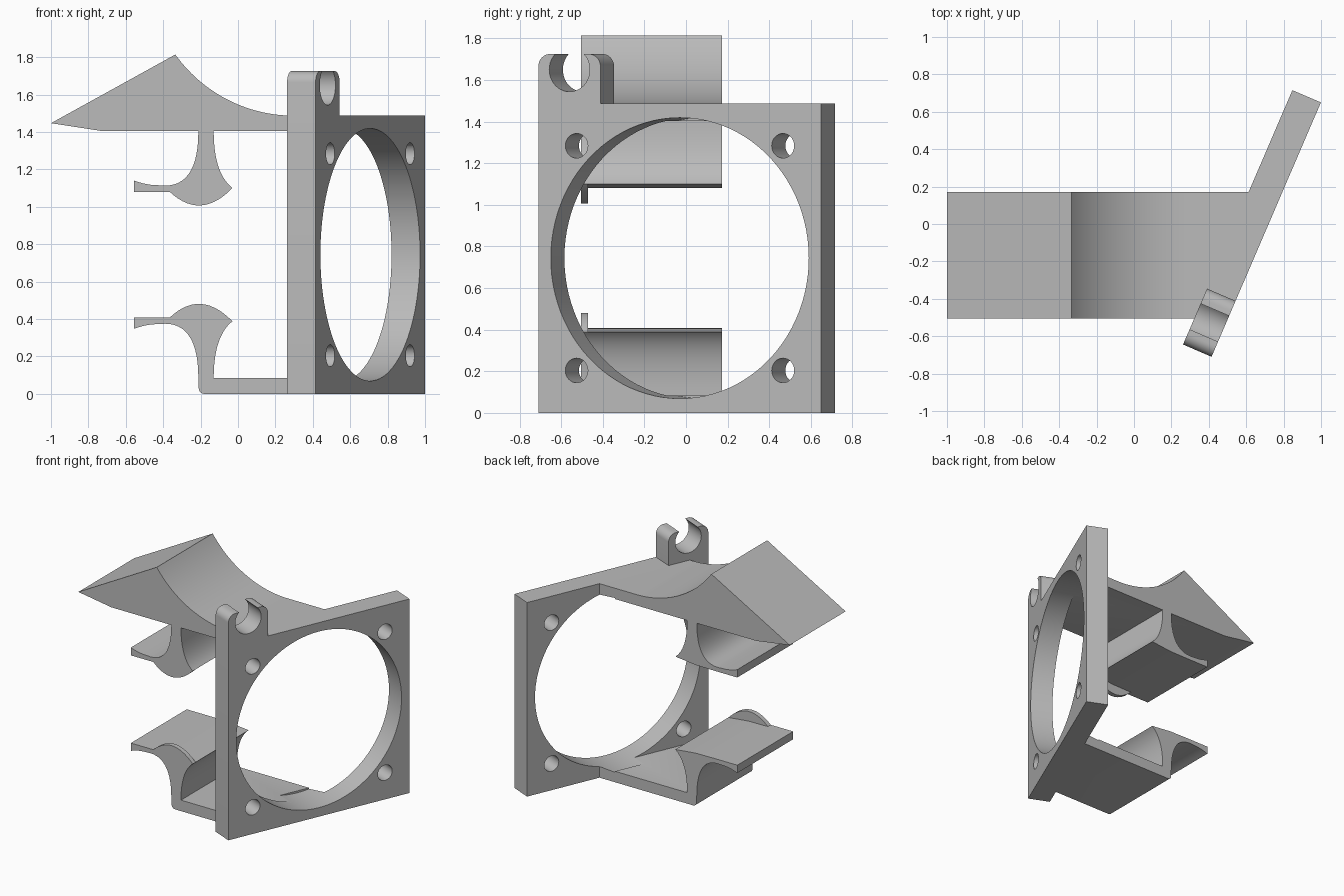
import bpy, bmesh, math
from mathutils import Vector

cube = bpy.data.objects.get("Cube")
if cube:
    bpy.data.objects.remove(cube, do_unlink=True)

grey = bpy.data.materials.new("plain grey")
grey.use_nodes = True
grey.diffuse_color = (0.5, 0.5, 0.5, 1)
grey.node_tree.nodes["Principled BSDF"].inputs["Base Color"].default_value = (0.5, 0.5, 0.5, 1)

ANGLE = math.radians(66.74)         # direction of the slanted plate
ORIGIN = Vector((0.707, -0.03, 0))  # middle of its outer face
MID = 0.744                         # height of the bore and mirror plane
THICK = 0.166
FRONT, BACK = -0.505, 0.172         # depth of the arms


def prism(name, outline, y0, y1, slanted=False):
    """Extrude an x-z outline along y, optionally in the frame of the plate."""
    bm = bmesh.new()
    face = bm.faces.new([bm.verts.new((x, y0, z)) for x, z in outline])
    extruded = bmesh.ops.extrude_face_region(bm, geom=[face])["geom"]
    for v in extruded:
        if isinstance(v, bmesh.types.BMVert):
            v.co.y = y1
    bmesh.ops.recalc_face_normals(bm, faces=bm.faces)
    mesh = bpy.data.meshes.new(name)
    bm.to_mesh(mesh)
    bm.free()
    mesh.materials.append(grey)
    ob = bpy.data.objects.new(name, mesh)
    bpy.context.collection.objects.link(ob)
    if slanted:
        ob.location = ORIGIN
        ob.rotation_euler.z = ANGLE
    return ob


def bezier(a, b, c, steps=14):
    """Points of a quadratic curve from a to c, without the last one."""
    a, b, c = Vector(a), Vector(b), Vector(c)
    ts = [i / steps for i in range(steps)]
    return [tuple(a * (1 - t) ** 2 + b * 2 * t * (1 - t) + c * t * t) for t in ts]


def arc(cx, cz, r, start, end, steps):
    angles = [math.radians(start + (end - start) * i / steps) for i in range(steps + 1)]
    return [(cx + r * math.cos(t), cz + r * math.sin(t)) for t in angles]


def cut(ob, cutter):
    mod = ob.modifiers.new("cut", "BOOLEAN")
    mod.operation = "DIFFERENCE"
    mod.solver = "EXACT"
    mod.object = cutter
    bpy.context.view_layer.update()
    bpy.context.view_layer.objects.active = ob
    bpy.ops.object.modifier_apply(modifier=mod.name)


def hole_cutter(u, z, r, depth, sides):
    ob = prism("hole_cutter", arc(u, z, r, 0, 360, sides)[:-1], -0.1, depth, True)
    ob.hide_render = True
    return ob


def meet_plate(ob):
    """Slide the right end of an arm onto the slanted plate."""
    inner = ORIGIN + THICK * Vector((-math.sin(ANGLE), math.cos(ANGLE), 0))
    for v in ob.data.vertices:
        if v.co.x > 0.55:
            v.co.x = inner.x + (v.co.y - inner.y) / math.tan(ANGLE) + 0.015


# Slanted square plate with the clip block on its corner
H, TOP, R = 0.74, 1.725, 0.06
outline = [(-H, 0), (H, 0), (H, 1.487), (-0.415, 1.487)]
outline += arc(-0.415 - R, TOP - R, R, 0, 90, 8) + arc(-H + R, TOP - R, R, 90, 180, 8)
plate = prism("mounting_plate", outline, 0, THICK, True)

# Roof wedge with a hollow upper slope
radius = 0.78
slope = arc(0.3, 1.487 + radius, radius, 215.5, 270, 28)
roof_outline = [(-1, 1.447), (-0.72, 1.404), (0.6, 1.404), (0.6, 1.487)]
roof = prism("roof_wedge", roof_outline + slope[::-1], FRONT, BACK)
meet_plate(roof)

# Floor arm with a rounded corner
floor_outline = arc(-0.18, 0.03, 0.03, 180, 270, 6) + [(0.6, 0), (0.6, 0.084), (-0.21, 0.084)]
floor = prism("floor_arm", floor_outline, FRONT, BACK)
meet_plate(floor)

# Facing holder jaws, each with an end stop
jaw = bezier((-0.212, 1.404), (-0.212, 1.09), (-0.42, 1.115))
jaw += bezier((-0.42, 1.115), (-0.49, 1.115), (-0.555, 1.14), 6)
jaw += [(-0.555, 1.14), (-0.555, 1.08), (-0.365, 1.08), (-0.2, 1.082)]
jaw += bezier((-0.03, 1.1), (-0.13, 1.18), (-0.13, 1.404)) + [(-0.13, 1.404)]
stop = bezier((-0.365, 1.08), (-0.2, 0.925), (-0.03, 1.1)) + [(-0.03, 1.1), (-0.2, 1.082)]
jaws = []
for side, sign in (("upper", 1), ("lower", -1)):
    for part, shape, end in (("jaw", jaw, BACK), ("end_stop", stop, -0.47)):
        points = [(x, MID + sign * (z - MID)) for x, z in shape]
        jaws.append(prism(f"{side}_{part}", points, FRONT, end))

# Large bore, screw holes and open clip socket
cutters = [hole_cutter(0, MID, 0.675, THICK + 0.12, 96)]
for u in (-0.54, 0.54):
    for dz in (-0.54, 0.54):
        cutters.append(hole_cutter(u, MID + dz, 0.059, THICK + 0.1, 32))
cutters.append(hole_cutter(-0.577, 1.65, 0.106, THICK + 0.1, 40))
for cutter in cutters:
    cut(plate, cutter)
for arm in (roof, floor):
    cut(arm, cutters[0])
for cutter in cutters:
    bpy.data.objects.remove(cutter, do_unlink=True)

# Smooth curves, sharp edges
bpy.ops.object.select_all(action="DESELECT")
for ob in [plate, roof, floor] + jaws:
    ob.select_set(True)
bpy.context.view_layer.objects.active = plate
bpy.ops.object.shade_smooth_by_angle(angle=math.radians(30))
